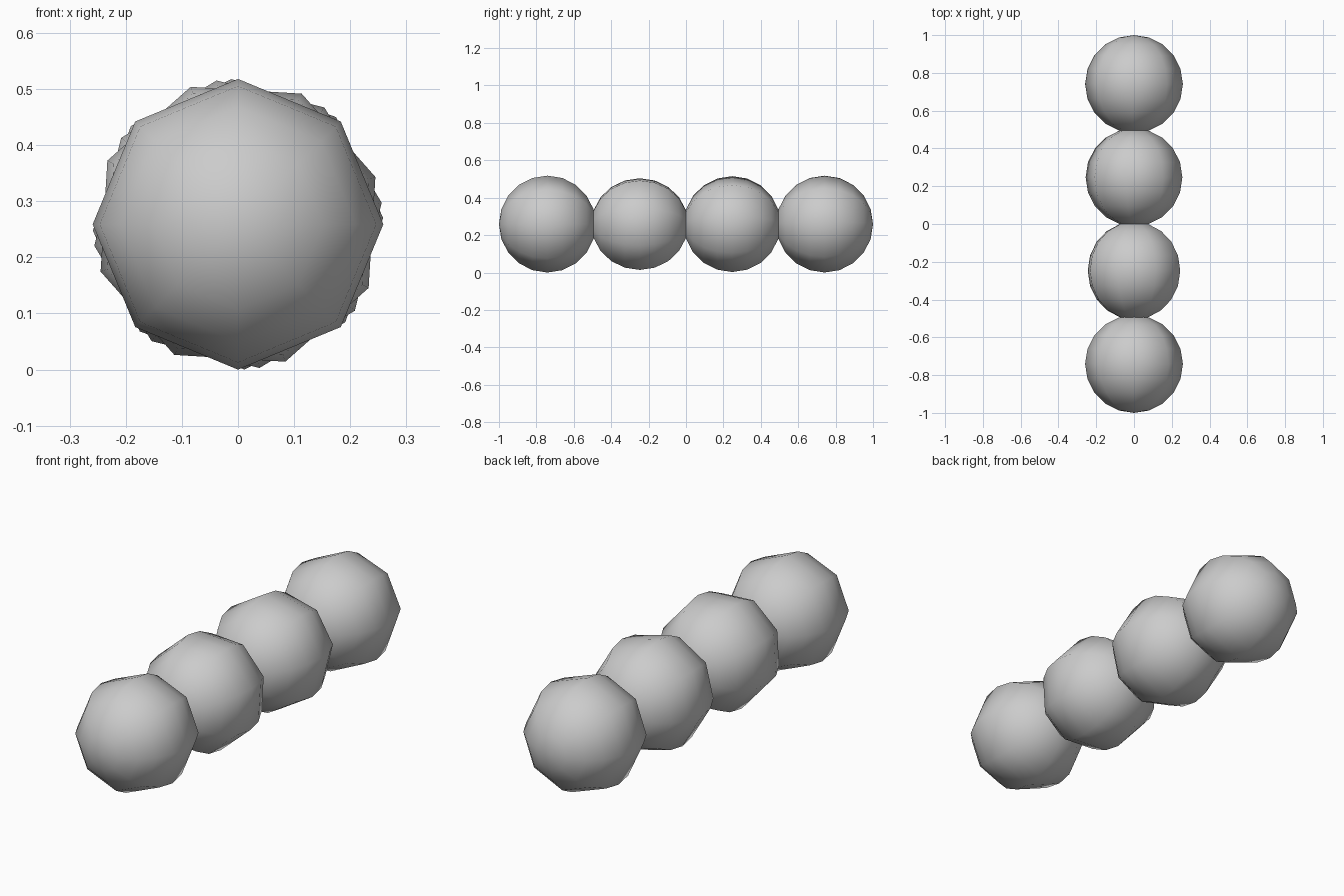
import bpy
from math import radians
from mathutils import Matrix

if "Cube" in bpy.data.objects:
    bpy.data.objects.remove(bpy.data.objects["Cube"])

RADIUS = 0.259
SPACING = (2 - 2 * RADIUS) / 3

# Twist of each ball about the shared y axis, front to back
TWISTS = (0, 26, -8.5, -2.5)


def add_ball(index, twist):
    bpy.ops.mesh.primitive_uv_sphere_add(segments=8, ring_count=10, radius=RADIUS)
    ball = bpy.context.object
    ball.name = f"ball_{index + 1}"
    # Lay the poles along y, then spin about that axis
    turn = Matrix.Rotation(radians(twist), 4, 'Y') @ Matrix.Rotation(radians(-90), 4, 'X')
    ball.data.transform(turn)
    ball.location = (0, (index - 1.5) * SPACING, RADIUS)
    bpy.ops.object.shade_smooth()


# Row of four touching low-poly balls
for i, twist in enumerate(TWISTS):
    add_ball(i, twist)
